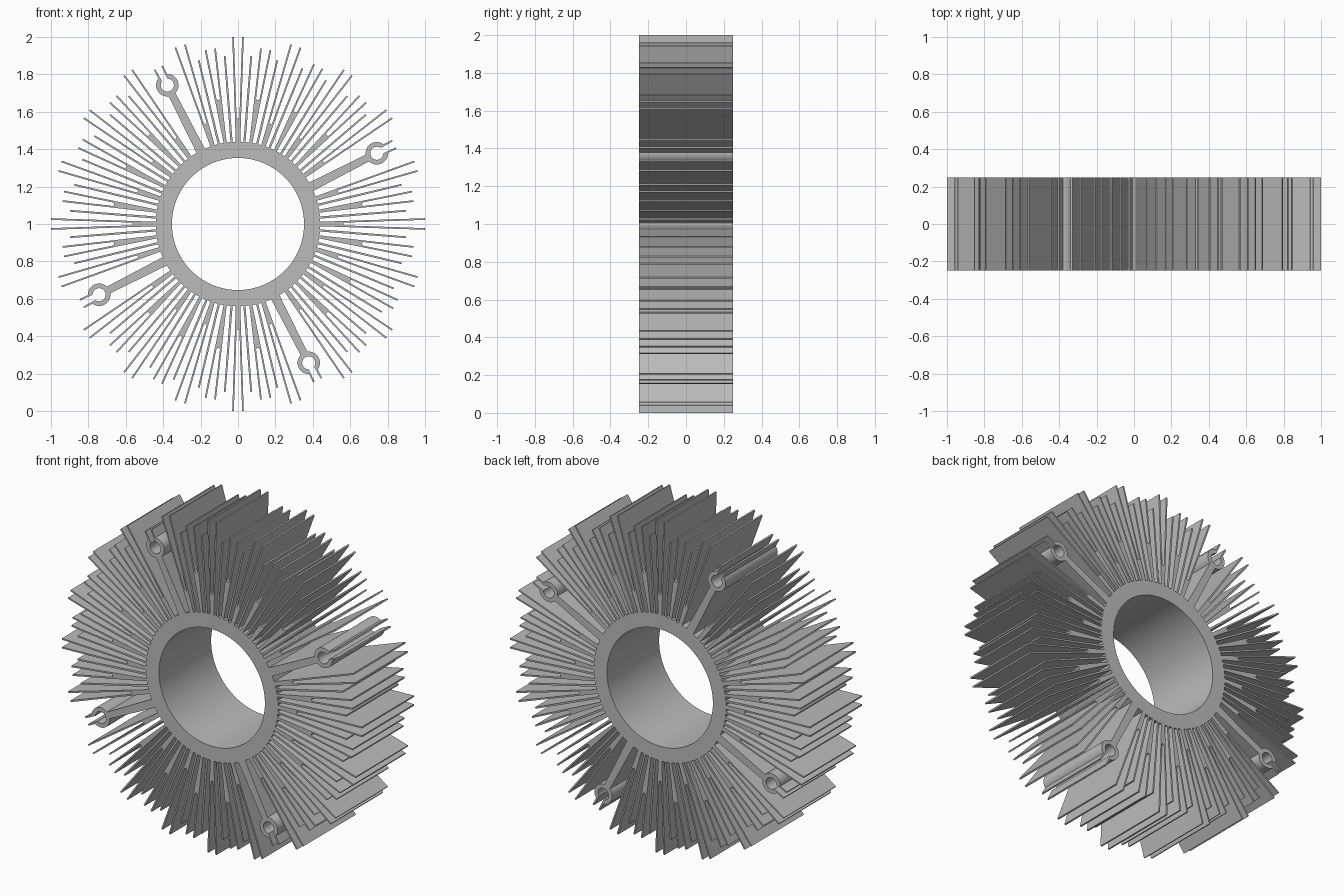
import bpy
import bmesh
from math import sin, cos, pi, radians, asin

HALF_DEPTH = 0.248
SECTOR = 18
RING_IN, RING_OUT = 0.353, 0.44
ROOT = RING_OUT - 0.003

cube = bpy.data.objects.get("Cube")
if cube:
    bpy.data.objects.remove(cube, do_unlink=True)

metal = bpy.data.materials.new("aluminium grey")
metal.use_nodes = True
grey = (0.5, 0.5, 0.5, 1)
metal.diffuse_color = grey
metal.node_tree.nodes["Principled BSDF"].inputs["Base Color"].default_value = grey


def arc(centre, radius, start, end, steps):
    """Points (outward, sideways) along an arc."""
    return [(centre + radius * cos(start + (end - start) * i / steps),
             radius * sin(start + (end - start) * i / steps)) for i in range(steps + 1)]


def mirrored(half):
    """Close a half outline by mirroring it across the radial axis."""
    return half + [(u, -v) for u, v in reversed(half) if abs(v) > 1e-6]


def extrude(name, outline, angles):
    """Extrude a radial outline through the depth at every angle."""
    bm = bmesh.new()
    for angle in angles:
        a = radians(angle)
        points = [(u * cos(a) - v * sin(a), u * sin(a) + v * cos(a)) for u, v in outline]
        front = [bm.verts.new((x, -HALF_DEPTH, z + 1)) for x, z in points]
        face = bm.faces.new(front)
        result = bmesh.ops.extrude_face_region(bm, geom=[face], use_keep_orig=True)
        moved = [e for e in result["geom"] if isinstance(e, bmesh.types.BMVert)]
        bmesh.ops.translate(bm, verts=moved, vec=(0, 2 * HALF_DEPTH, 0))
    bmesh.ops.recalc_face_normals(bm, faces=bm.faces)
    return finish(name, bm)


def finish(name, bm):
    mesh = bpy.data.meshes.new(name)
    bm.to_mesh(mesh)
    bm.free()
    mesh.materials.append(metal)
    obj = bpy.data.objects.new(name, mesh)
    bpy.context.collection.objects.link(obj)
    bpy.ops.object.select_all(action='DESELECT')
    obj.select_set(True)
    bpy.context.view_layer.objects.active = obj
    bpy.ops.object.shade_smooth_by_angle(angle=radians(30))
    return obj


def fork(root_half, tip_half, web, tip, thick):
    """Stem that splits into two diverging blades above a rounded notch."""
    slope = (tip_half - root_half) / (tip - ROOT)
    notch = root_half + slope * (web - ROOT) - thick
    half = [(ROOT, root_half), (tip, tip_half), (tip, tip_half - thick)]
    half += arc(web, notch, pi / 2, pi, 5)
    half[-1] = (half[-1][0], 0)
    return mirrored(half)


# Central hub ring
bm = bmesh.new()
rows = []
for radius, y in ((RING_IN, -1), (RING_OUT, -1), (RING_OUT, 1), (RING_IN, 1)):
    rows.append([bm.verts.new((u, y * HALF_DEPTH, v + 1))
                 for u, v in arc(0, radius, 0, 2 * pi, 120)[:-1]])
for row, following in zip(rows, rows[1:] + rows[:1]):
    for i in range(len(row)):
        j = (i + 1) % len(row)
        bm.faces.new((row[i], row[j], following[j], following[i]))
bmesh.ops.recalc_face_normals(bm, faces=bm.faces)
finish("hub_ring", bm)

# Sectors: one in five carries a screw boss, the others carry shorter fins
starts = [i * SECTOR for i in range(20)]
boss_starts = [s for s in starts if s % 90 == SECTOR]
fin_starts = [s for s in starts if s not in boss_starts]

# Long paired fins on every sector boundary
extrude("long_paired_fins", fork(0.012, 0.031, 0.57, 1.0, 0.009), starts)

# Shorter forked fins in the middle of the fin sectors
extrude("short_forked_fins", fork(0.008, 0.03, 0.68, 0.945, 0.009),
        [s + SECTOR / 2 for s in fin_starts])

# Single fins between the forked ones
extrude("single_fins", mirrored([(ROOT, 0.006), (0.9, 0.0045)]),
        [s + SECTOR * k for s in fin_starts for k in (0.25, 0.75)])

# Screw bosses: an arm, a slotted eye and two guide tails
eye, outer, inner = 0.833, 0.06, 0.035
arm, slot, tail = 0.02, 0.016, 0.026
half = [(ROOT, 0.025)]
half += arc(eye, outer, pi - asin(arm / outer), asin(tail / outer), 14)
half += [(0.937, tail + 0.001), (0.937, slot + 0.002)]
half += arc(eye, inner, asin(slot / inner), pi, 14)
half[-1] = (half[-1][0], 0)
extrude("screw_bosses", mirrored(half), [s + SECTOR / 2 for s in boss_starts])
